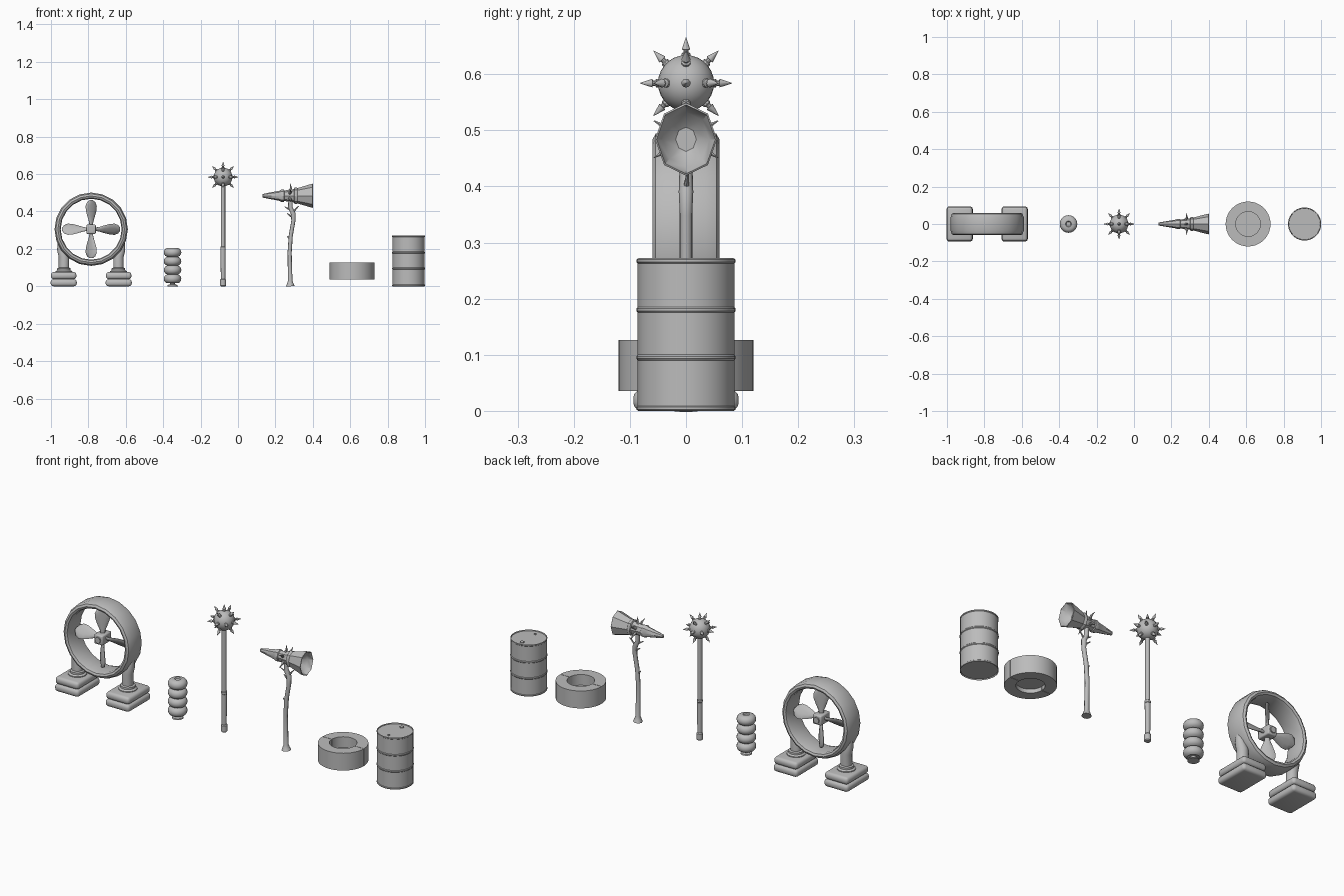
import bpy, bmesh
from math import sin, cos, pi, radians
from mathutils import Vector, Matrix

cube = bpy.data.objects.get("Cube")
if cube:
    bpy.data.objects.remove(cube, do_unlink=True)

GREY = (0.5, 0.5, 0.5, 1)
grey = bpy.data.materials.new("plain grey")
grey.use_nodes = True
grey.diffuse_color = GREY
grey.node_tree.nodes["Principled BSDF"].inputs["Base Color"].default_value = GREY

X_AXIS = Matrix.Rotation(radians(90), 4, "Y")
Y_AXIS = Matrix.Rotation(radians(-90), 4, "X")
NO_TURN = Matrix.Identity(4)


def finish(name, bm, angle=35):
    bmesh.ops.recalc_face_normals(bm, faces=bm.faces)
    mesh = bpy.data.meshes.new(name)
    bm.to_mesh(mesh)
    bm.free()
    mesh.shade_smooth()
    mesh.set_sharp_from_angle(angle=radians(angle))
    mesh.materials.append(grey)
    obj = bpy.data.objects.new(name, mesh)
    bpy.context.collection.objects.link(obj)
    return obj


def loft(bm, rings, closed=False):
    """Skin a list of equal-length point rings, capping the ends."""
    loops = [[bm.verts.new(p) for p in ring] for ring in rings]
    n = len(loops[0])
    pairs = list(zip(loops, loops[1:]))
    if closed:
        pairs.append((loops[-1], loops[0]))
    for a, b in pairs:
        for i in range(n):
            j = (i + 1) % n
            bm.faces.new((a[i], a[j], b[j], b[i]))
    if not closed:
        bm.faces.new(loops[0])
        bm.faces.new(loops[-1])


def circle(r, h, n):
    return [Vector((r * cos(2 * pi * i / n), r * sin(2 * pi * i / n), h)) for i in range(n)]


def lathe_bm(profile, n, matrix, closed=False):
    bm = bmesh.new()
    loft(bm, [[matrix @ p for p in circle(r, h, n)] for r, h in profile], closed)
    return bm


def lathe(name, profile, loc, n=24, turn=NO_TURN, closed=False):
    return finish(name, lathe_bm(profile, n, Matrix.Translation(loc) @ turn, closed))


def tube(name, points, radii, n=8):
    """Round limb through points."""
    points = [Vector(p) for p in points]
    rings = []
    for i, (p, r) in enumerate(zip(points, radii)):
        along = points[min(i + 1, len(points) - 1)] - points[max(i - 1, 0)]
        turn = Vector((0, 0, 1)).rotation_difference(along).to_matrix()
        rings.append([p + turn @ c for c in circle(r, 0, n)])
    bm = bmesh.new()
    loft(bm, rings)
    return finish(name, bm, 50)


def block(name, loc, size, bevel, segments=3):
    bm = bmesh.new()
    bmesh.ops.create_cube(bm, size=1, matrix=Matrix.Translation(loc) @ Matrix.Diagonal((*size, 1)))
    bmesh.ops.bevel(bm, geom=bm.edges[:], offset=bevel, segments=segments, profile=0.5, affect="EDGES")
    return finish(name, bm, 50)


# Ring fan: housing, hub and pitched blades
FAN = Vector((-0.785, 0, 0.305))
half = [(0.163, 0.04), (0.168, 0.055), (0.178, 0.06), (0.189, 0.054), (0.196, 0.035)]
ring = half + [(r, -h) for r, h in reversed(half)]
lathe("fan_housing", ring, FAN, 20, Y_AXIS, closed=True)
block("fan_hub", FAN, (0.05, 0.075, 0.05), 0.006, 2)
lathe("fan_hub_cap", [(0.016, -0.044), (0.016, 0.044)], FAN, 8, Y_AXIS)
PITCH = radians(38)
for k in range(4):
    spin = Matrix.Translation(FAN) @ Matrix.Rotation(k * pi / 2, 4, "Y")
    sections = []
    for r, w in ((0.015, 0.01), (0.04, 0.014), (0.07, 0.026), (0.1, 0.036),
                 (0.125, 0.038), (0.145, 0.028), (0.155, 0.01)):
        ring = []
        for i in range(10):
            a = 2 * pi * i / 10
            c, t = w * cos(a), 0.007 * sin(a)
            ring.append(spin @ Vector((r, c * sin(PITCH) + t * cos(PITCH),
                                       -c * cos(PITCH) + t * sin(PITCH))))
        sections.append(ring)
    bm = bmesh.new()
    loft(bm, sections)
    finish("fan_blade", bm, 60)

# Fan feet, one each side
for side in (-1, 1):
    x = FAN.x + side * 0.146
    block("fan_foot_lower", (x + side * 0.001, 0, 0.019), (0.14, 0.188, 0.038), 0.015)
    block("fan_foot_upper", (x + side * 0.001, 0, 0.057), (0.136, 0.184, 0.038), 0.015)
    lathe("fan_collar", [(0.045, 0.07), (0.045, 0.08), (0.036, 0.086), (0.036, 0.096), (0.028, 0.1)], (x, 0, 0))
    tube("fan_leg", [(x, 0, 0.08), (x, 0, 0.16), (x + side * 0.012, 0, 0.2), (x + side * 0.02, 0, 0.235)],
         [0.028, 0.028, 0.025, 0.014], 16)

# Ribbed insulator
profile = [(0.028, 0), (0.026, 0.006), (0.012, 0.012), (0.014, 0.02)]
for k in range(4):
    for a in range(-75, 76, 25):
        profile.append((0.024 + 0.023 * cos(radians(a)), 0.04 + k * 0.047 + 0.024 * sin(radians(a))))
profile += [(0.016, 0.205), (0.012, 0.2)]
lathe("insulator", profile, (-0.35, 0, 0))

# Spiked club
CLUB = Vector((-0.08, 0, 0))
HEAD = CLUB + Vector((0, 0, 0.584))
lathe("club_shaft", [(0.012, 0), (0.016, 0.004), (0.016, 0.035), (0.012, 0.04), (0.013, 0.198), (0.0145, 0.2),
                     (0.0145, 0.21), (0.012, 0.212), (0.012, 0.55)], CLUB, 16)
bm = bmesh.new()
bmesh.ops.create_uvsphere(bm, u_segments=24, v_segments=14, radius=0.05, matrix=Matrix.Translation(HEAD))
finish("club_head", bm)
directions = [Vector((x, y, z)) for x in (-1, 0, 1) for y in (-1, 0, 1) for z in (-1, 0, 1)
              if abs(x) + abs(y) + abs(z) in (1, 2) and (x, y, z) != (0, 0, -1)]
for d in directions:
    turn = Vector((0, 0, 1)).rotation_difference(d).to_matrix().to_4x4()
    lathe("club_spike", [(0.008, 0.045), (0.008, 0.053), (0.005, 0.055), (0.005, 0.059), (0.008, 0.06),
                         (0.0004, 0.082)], HEAD, 10, turn)

# Crooked post carrying a horn
tube("horn_post", [(0.28, 0, 0), (0.279, 0, 0.012), (0.279, 0, 0.03), (0.276, 0, 0.18), (0.282, 0, 0.27),
                   (0.296, 0, 0.35), (0.295, 0, 0.39), (0.28, 0, 0.42), (0.28, 0, 0.47)],
     [0.024, 0.018, 0.012, 0.011, 0.011, 0.011, 0.013, 0.012, 0.011])
for base, tip in (((0.292, 0, 0.395), (0.325, 0.004, 0.43)), ((0.285, 0, 0.405), (0.25, -0.004, 0.425)),
                  ((0.29, 0, 0.37), (0.262, 0.006, 0.39)), ((0.279, 0, 0.25), (0.262, 0, 0.268))):
    tube("post_twig", [base, tip], [0.006, 0.002], 6)
HORN = Vector((0, 0, 0.484))
stretch = Matrix.Diagonal((1, 0.92, 1.08, 1))
lathe("horn", [(0.005, 0.13), (0.009, 0.133), (0.016, 0.17), (0.025, 0.222), (0.03, 0.23), (0.03, 0.245),
               (0.026, 0.248), (0.033, 0.3), (0.04, 0.303), (0.04, 0.315), (0.038, 0.318), (0.06, 0.398),
               (0.057, 0.4), (0.045, 0.375), (0.02, 0.355)], HORN, 8, stretch @ X_AXIS)
for k in range(6):
    a = k * pi / 3 + pi / 2
    out = Vector((0, cos(a), sin(a)))
    tube("horn_thorn", [HORN + Vector((0.275, 0, 0)) + out * 0.025,
                        HORN + Vector((0.283, 0, 0)) + out * 0.04,
                        HORN + Vector((0.279, 0, 0)) + out * 0.066], [0.008, 0.006, 0.001], 6)

# Split tyre with a recessed floor
TYRE = Vector((0.61, 0, 0))
for side in (-1, 1):
    bm = lathe_bm([(0.12, 0.035), (0.12, 0.126), (0.066, 0.126), (0.066, 0.035)], 40,
                  Matrix.Translation(TYRE), closed=True)
    bmesh.ops.bisect_plane(bm, geom=bm.verts[:] + bm.edges[:] + bm.faces[:],
                           plane_co=(0, side * 0.0012, 0), plane_no=(0, -side, 0), clear_outer=True)
    bmesh.ops.holes_fill(bm, edges=[e for e in bm.edges if e.is_boundary])
    finish("tyre_half", bm)
lathe("tyre_floor", [(0.067, 0.055), (0.067, 0.07)], TYRE, 40)

# Drum with rolled rims and two hoops
DRUM = Vector((0.912, 0, 0))
profile = [(0.084, 0.006), (0.085, 0), (0.088, 0.002), (0.088, 0.007), (0.086, 0.009)]
for z in (0.095, 0.18):
    profile += [(0.086, z - 0.005), (0.0885, z - 0.002), (0.0885, z + 0.002), (0.086, z + 0.005)]
profile += [(0.086, 0.263), (0.088, 0.265), (0.088, 0.27), (0.085, 0.272), (0.084, 0.266)]
lathe("drum", profile, DRUM, 40)
for y, r in ((0.055, 0.01), (-0.055, 0.006)):
    lathe("drum_bung", [(r, 0.264), (r, 0.27)], DRUM + Vector((0, y, 0)), 12)
